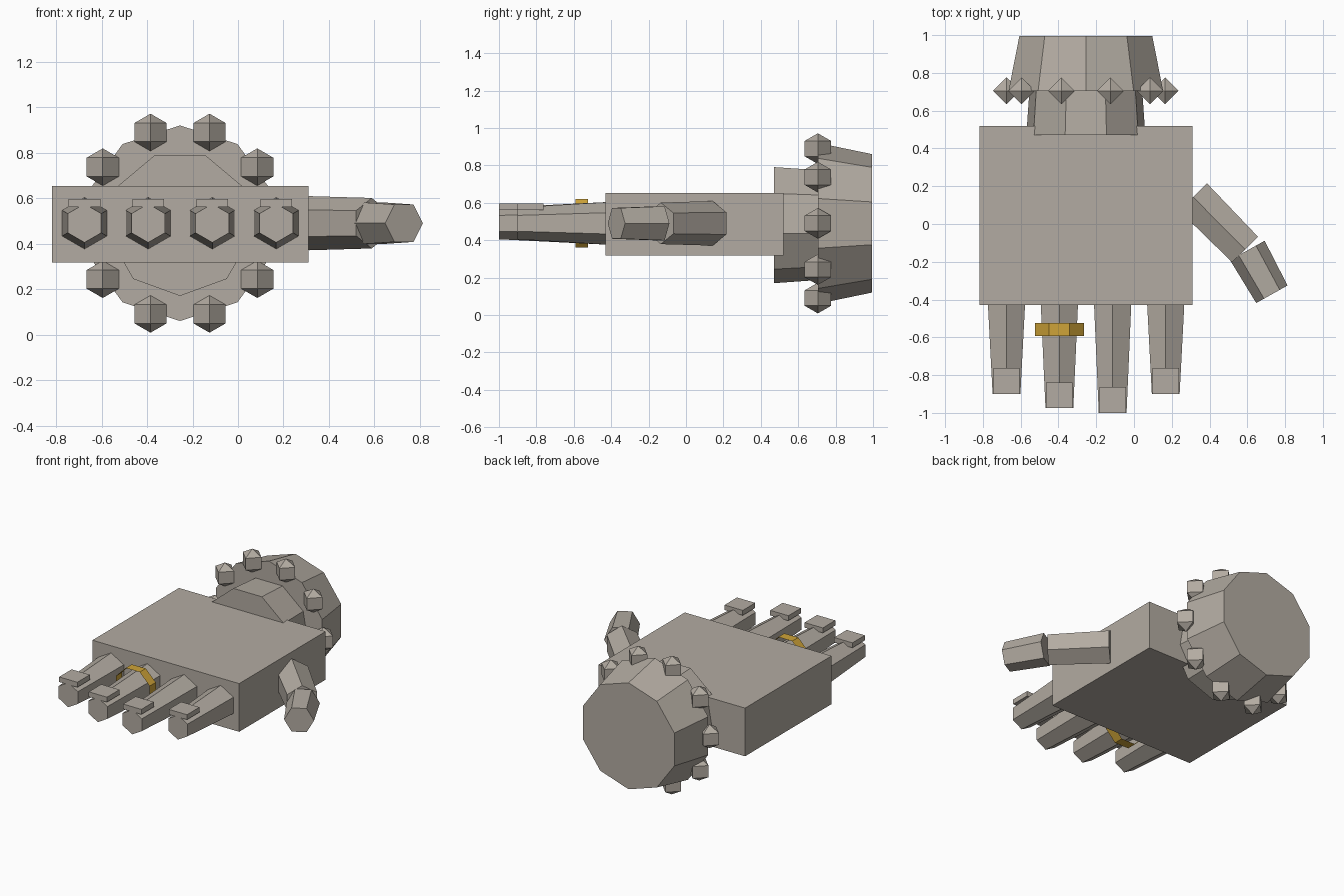
import bpy
import bmesh
from math import pi, cos, sin
from mathutils import Vector, Matrix

cube = bpy.data.objects.get("Cube")
if cube:
    bpy.data.objects.remove(cube, do_unlink=True)


def material(name, colour):
    mat = bpy.data.materials.new(name)
    mat.use_nodes = True
    mat.diffuse_color = (*colour, 1)
    mat.node_tree.nodes["Principled BSDF"].inputs["Base Color"].default_value = (*colour, 1)
    return mat


STONE = material("warm grey stone", (0.45, 0.41, 0.36))
GOLD = material("gold", (0.62, 0.37, 0.04))
MID_Z = 0.49


def finish(name, bm, mat):
    bmesh.ops.recalc_face_normals(bm, faces=bm.faces)
    mesh = bpy.data.meshes.new(name)
    bm.to_mesh(mesh)
    bm.free()
    mesh.materials.append(mat)
    obj = bpy.data.objects.new(name, mesh)
    bpy.context.collection.objects.link(obj)
    return obj


def box(name, low, high, mat=STONE):
    low, high = Vector(low), Vector(high)
    bm = bmesh.new()
    bmesh.ops.create_cube(bm, size=1, matrix=Matrix.Translation((low + high) / 2)
                          @ Matrix.Diagonal((*(high - low), 1)))
    return finish(name, bm, mat)


def tapered(name, start, end, r_start, r_end, sides, first=pi / 2, mat=STONE, caps=True):
    """Tapered prism along a level axis; 'first' is the angle of one corner."""
    start, end = Vector((*start, MID_Z)), Vector((*end, MID_Z))
    up = Vector((0, 0, 1))
    across = (end - start).normalized().cross(up)
    bm = bmesh.new()
    rings = []
    for centre, r in ((start, r_start), (end, r_end)):
        angles = [first + 2 * pi * i / sides for i in range(sides)]
        rings.append([bm.verts.new(centre + r * (cos(a) * across + sin(a) * up)) for a in angles])
    for i in range(sides):
        j = (i + 1) % sides
        bm.faces.new((rings[0][i], rings[0][j], rings[1][j], rings[1][i]))
    if caps:
        for ring in rings:
            bm.faces.new(ring)
    return finish(name, bm, mat)


# Palm, wrist and flared cuff
box("palm", (-0.818, -0.43, 0.318), (0.31, 0.52, 0.653))
WRIST_X = -0.255
tapered("wrist", (WRIST_X, 0.47), (WRIST_X, 0.75), 0.32, 0.30, 9, first=-pi / 2)
tapered("cuff", (WRIST_X, 0.705), (WRIST_X, 0.995), 0.43, 0.37, 10)

# Ring of studs around the cuff
for i in range(10):
    a = 2 * pi * i / 10
    place = Matrix.Translation((WRIST_X + 0.42 * cos(a), 0.705, MID_Z + 0.42 * sin(a)))
    bm = bmesh.new()
    bmesh.ops.create_uvsphere(bm, u_segments=4, v_segments=3, radius=0.082, matrix=place)
    finish(f"cuff_stud_{i + 1}", bm, STONE)

# Fingers with flat nails
fingers = {"little": (-0.675, -0.9), "ring": (-0.395, -0.975),
           "middle": (-0.113, -1.0), "index": (0.168, -0.9)}
for label, (x, tip) in fingers.items():
    tapered(f"{label}_finger", (x, -0.40), (x, tip), 0.115, 0.085, 6)
    box(f"{label}_nail", (x - 0.07, tip, 0.562), (x + 0.07, tip + 0.137, 0.597))

# Open gold band
tapered("finger_band", (-0.395, -0.525), (-0.395, -0.592), 0.141, 0.141, 8,
        first=pi / 8, mat=GOLD, caps=False)

# Two-part thumb
tapered("thumb_base", (0.313, 0.143), (0.588, -0.135), 0.119, 0.111, 6)
tapered("thumb_tip", (0.60, -0.14), (0.73, -0.372), 0.105, 0.095, 6, first=0)
